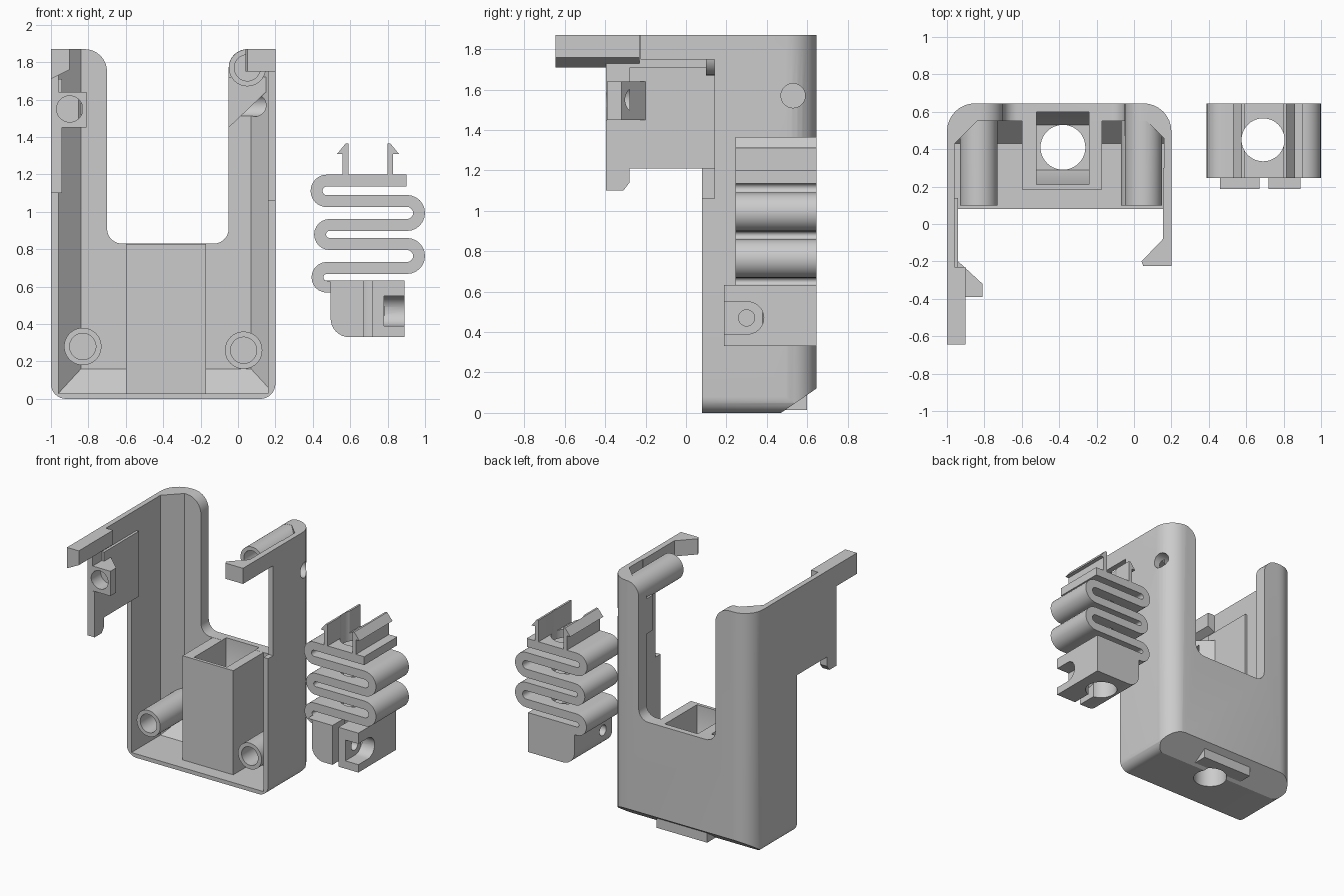
import bpy, bmesh, math
from mathutils import Vector

if "Cube" in bpy.data.objects:
    bpy.data.objects.remove(bpy.data.objects["Cube"])


def rounded(pts, seg=8):
    """Polygon from (u, v[, radius]) corners, filleting those with a radius."""
    out, n = [], len(pts)
    for i, p in enumerate(pts):
        c = Vector(p[:2])
        if len(p) < 3:
            out.append(tuple(c))
            continue
        a = (Vector(pts[i - 1][:2]) - c).normalized()
        b = (Vector(pts[(i + 1) % n][:2]) - c).normalized()
        half = a.angle(b) / 2
        mid = c + (a + b).normalized() * p[2] / math.sin(half)
        s = c + a * p[2] / math.tan(half) - mid
        e = c + b * p[2] / math.tan(half) - mid
        for k in range(seg + 1):
            t = k / seg
            d = (s * math.sin((1 - t) * s.angle(e)) + e * math.sin(t * s.angle(e)))
            out.append(tuple(mid + d.normalized() * p[2]))
    return out


def prism(pts, axis, lo, hi, name="part"):
    """Extrude a 2D outline along an axis."""
    put = {'x': lambda u, v, w: (w, u, v),
           'y': lambda u, v, w: (u, w, v),
           'z': lambda u, v, w: (u, v, w)}[axis]
    bm = bmesh.new()
    n = len(pts)
    a = [bm.verts.new(put(u, v, lo)) for u, v in pts]
    b = [bm.verts.new(put(u, v, hi)) for u, v in pts]
    bm.faces.new(a)
    bm.faces.new(b)
    for i in range(n):
        j = (i + 1) % n
        bm.faces.new((a[i], a[j], b[j], b[i]))
    bmesh.ops.recalc_face_normals(bm, faces=bm.faces[:])
    me = bpy.data.meshes.new(name)
    bm.to_mesh(me)
    bm.free()
    ob = bpy.data.objects.new(name, me)
    bpy.context.collection.objects.link(ob)
    return ob


def box(x0, x1, y0, y1, z0, z1):
    return prism([(x0, y0), (x1, y0), (x1, y1), (x0, y1)], 'z', z0, z1)


def arc(cx, cy, r, a0, a1, n=12):
    return [(cx + r * math.cos(math.radians(a0 + (a1 - a0) * i / n)),
             cy + r * math.sin(math.radians(a0 + (a1 - a0) * i / n))) for i in range(n + 1)]


def rod(u, v, r, axis, lo, hi):
    return prism(arc(u, v, r, 0, 360, 40)[:-1], axis, lo, hi)


def boolean(target, op, *others):
    for o in others:
        m = target.modifiers.new(op, 'BOOLEAN')
        m.operation, m.solver, m.object = op, 'EXACT', o
        bpy.context.view_layer.objects.active = target
        bpy.ops.object.modifier_apply(modifier=m.name)
        bpy.data.objects.remove(o)


def ribbon(path, t):
    """Outline of a constant-width strip around a path."""
    left, right = [], []
    for i, p in enumerate(path):
        d = Vector(path[min(i + 1, len(path) - 1)]) - Vector(path[max(i - 1, 0)])
        nrm = Vector((-d.y, d.x)).normalized() * t / 2
        left.append(tuple(Vector(p) + nrm))
        right.append(tuple(Vector(p) - nrm))
    return left + right[::-1]


# Housing: U-shaped front outline met with a plan that has round back corners
housing = prism(rounded([(-1, .08), (.2, .08), (.2, .645, .15), (-1, .645, .15)]),
                'z', -.5, 2.5, "housing")
boolean(housing, 'INTERSECT', prism(rounded([
    (-1, 0, .08), (.2, 0, .08), (.2, 1.87), (-.05, 1.87, .1), (-.05, .83, .08),
    (-.7, .83, .08), (-.7, 1.87, .12), (-1, 1.87)]), 'y', -.5, 1))

# Bottom back chamfer and the hollow, open towards the front
boolean(housing, 'DIFFERENCE',
        prism([(.40, -.048), (.75, .192), (.75, -.048)], 'x', -2, 2))
cavity = prism([(-.96, -.1), (.16, -.1), (.16, .46), (.07, .55), (-.84, .55), (-.96, .43)],
               'z', -.5, 2.5)
boolean(cavity, 'INTERSECT', prism(
    [(-.2, .03), (.43, .03), (.55, .16), (.55, 2.2), (-.2, 2.2)], 'x', -2, 2))
boolean(housing, 'DIFFERENCE', cavity, box(.1, .3, 0, .14, 1.06, 1.75))

# Left side plate with hanging leg, top bar and bracket
leg = [(-.28, 1.21), (-.28, 1.14), (-.31, 1.1), (-.395, 1.1)]
boolean(
    housing, 'UNION',
    prism([(.3, 1.87), (.3, 1.21)] + leg + [(-.395, 1.87)], 'x', -1, -.96),
    prism([(.14, 1.71), (.14, 1.21)] + leg + [(-.395, 1.45), (-.28, 1.45), (-.28, 1.71)],
          'x', -.97, -.94),
    prism([(-1, 1.71), (-1, 1.87), (-.9, 1.87), (-.9, 1.76)], 'y', -.645, -.23),
    prism([(-.97, -.2), (-.94, -.2), (-.81, -.32), (-.81, -.39), (-.97, -.39)],
          'z', 1.45, 1.64))
# Right clip hook and the ramp under the upper screw post
boolean(
    housing, 'UNION',
    prism([(.2, .3), (.2, -.225), (.05, -.225), (.04, -.2), (.155, -.08), (.155, .3)],
          'z', 1.75, 1.87),
    prism([(-.05, 1.45), (.17, 1.66), (.17, 1.72), (-.05, 1.72)], 'y', .47, .58))

# Screw posts
posts = [(-.83, .28, .1), (.03, .26, .1), (.05, 1.77, .099)]
for x, z, r in posts:
    boolean(housing, 'UNION', rod(x, z, r, 'y', .1, .6))

# Central tower, its pocket and the through bore
boolean(housing, 'UNION', box(-.6, -.17, .185, .6, .015, .829))
funnel = prism([(.21, .9), (.6, .9), (.6, .6), (.53, .45), (.29, .45), (.21, .6)],
               'x', -.52, -.24)
boolean(housing, 'DIFFERENCE', funnel, rod(-.38, .41, .12, 'z', -.2, .7))

# Post holes, bracket hole and side hole
for x, z, r in posts:
    boolean(housing, 'DIFFERENCE', rod(x, z, .07, 'y', 0, .5))
boolean(housing, 'DIFFERENCE', rod(-.9, 1.55, .07, 'y', -.5, -.28),
        rod(.53, 1.57, .06, 'x', .0, .3))

# Zigzag spring
path = [(.9, 1.167)]
for i, (x, z, r) in enumerate([(.475, 1.112, .055), (.904, .994, .064), (.49, .879, .051),
                               (.904, .764, .064), (.475, .65, .05)]):
    path += arc(x, z, r, 90, 270 if i % 2 == 0 else -90)
path.append((.56, .60))
spring = prism(ribbon(path, .064), 'y', .245, .645, "spring_clamp")

# Clamp block and barbed prongs
boolean(spring, 'UNION',
        prism(rounded([(.495, .625), (.495, .33, .1), (.89, .33), (.89, .632), (.46, .632)]),
              'y', .188, .645))
for x, s in ((.575, -1), (.815, 1)):
    boolean(spring, 'UNION', prism(
        [(x - s * .015, 1.18), (x + s * .015, 1.18), (x + s * .015, 1.31),
         (x + s * .045, 1.31), (x, 1.365), (x - s * .015, 1.365)], 'y', .245, .645))

# Vertical bore, clamp slit, screw hole and nut recess
boolean(spring, 'DIFFERENCE',
        rod(.69, .45, .115, 'z', 0, 2),
        box(.67, .72, .1, .4, .2, .655),
        rod(.3, .47, .04, 'x', .3, 1.1),
        prism([(.1, .39)] + arc(.305, .47, .08, -90, 90) + [(.1, .55)], 'x', .78, 1.1))

for ob in (housing, spring):
    bpy.ops.object.select_all(action='DESELECT')
    ob.select_set(True)
    bpy.context.view_layer.objects.active = ob
    bpy.ops.object.shade_smooth_by_angle(angle=math.radians(30))
